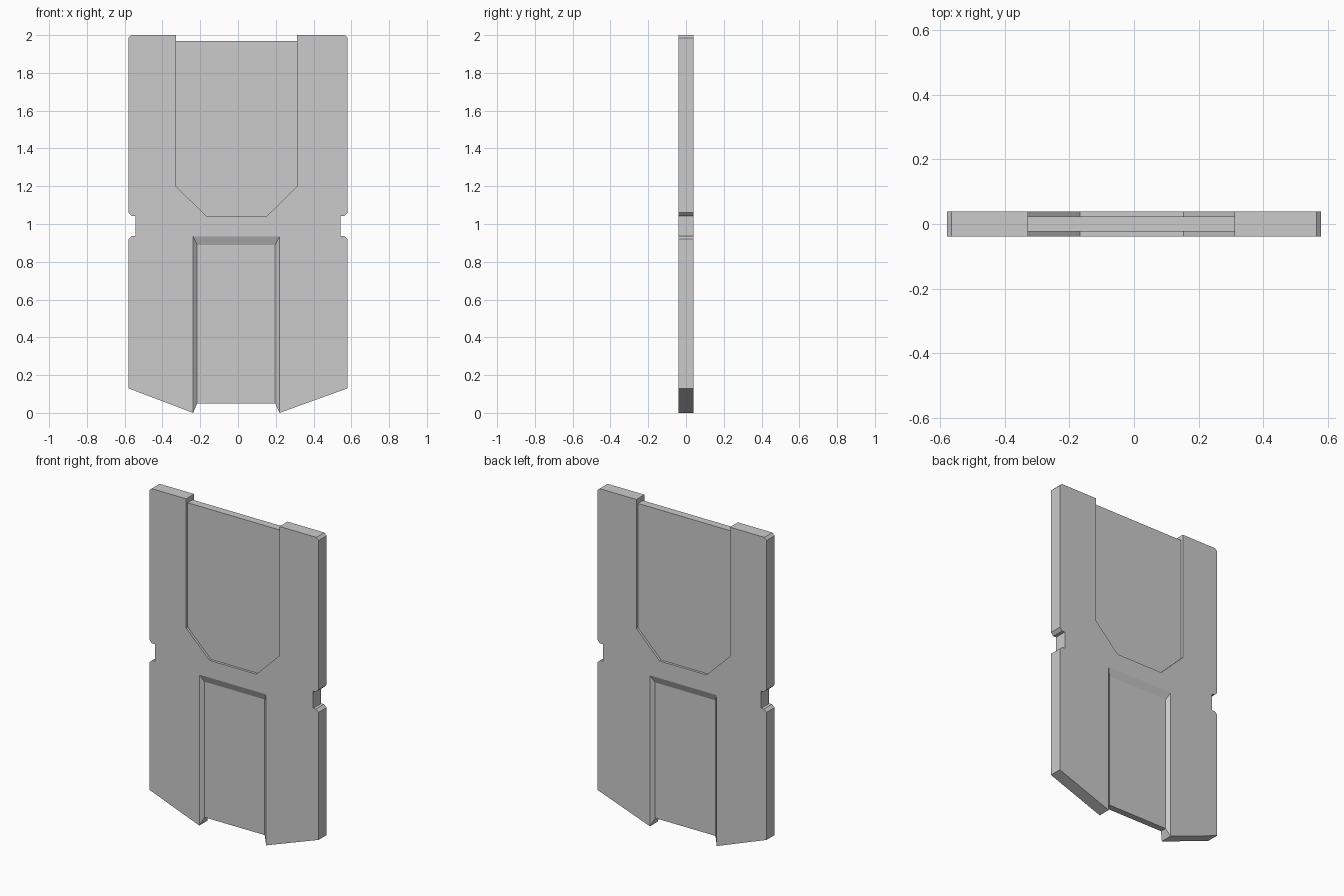
import bpy, bmesh
from mathutils import Matrix

if "Cube" in bpy.data.objects:
    bpy.data.objects.remove(bpy.data.objects["Cube"])

T, U, L = 0.039, 0.024, 0.02   # half thickness: plate, upper recess, lower recess

# Outer edge, right side, bottom to top (mirrored for the left)
side = [(0.58, 0.13), (0.58, 0.92), (0.562, 0.936), (0.543, 0.936), (0.543, 1.042),
        (0.562, 1.042), (0.58, 1.06), (0.58, 1.985), (0.565, 2.0)]
# Upper recess, right to left, open at the top
upper = [(0.312, 2.0), (0.312, 1.97), (0.312, 1.2), (0.153, 1.042),
         (-0.168, 1.042), (-0.328, 1.2), (-0.328, 1.97), (-0.328, 2.0)]
# Lower recess, left to right, open at the bottom: rim and sloped-in floor
rim = [(-0.238, 0.0), (-0.238, 0.935), (0.22, 0.935), (0.22, 0.0)]
floor = [(-0.216, 0.05), (-0.216, 0.89), (0.197, 0.89), (0.197, 0.05)]

bm = bmesh.new()


def face(*pts):
    bm.faces.new([bm.verts.new(p) for p in pts])


def at(p, y):
    return (p[0], -y, p[1])


def strip(a, ya, b, yb):
    for i in range(len(a) - 1):
        face(at(a[i], ya), at(a[i + 1], ya), at(b[i + 1], yb), at(b[i], yb))


# Front surface of the plate
left = [(-x, z) for x, z in reversed(side)]
face(*[at(p, T) for p in side + upper + left + rim])

# Outer edge walls
for edge in ([rim[-1]] + side + [upper[0]], [upper[-1]] + left + [rim[0]]):
    strip(edge, T, edge, 0)

# Upper recess: floor, walls, top edge and notch ends
inner = upper[1:-1]
face(*[at(p, U) for p in inner])
strip(inner, T, inner, U)
top = [inner[0], inner[-1]]
strip(top, U, top, 0)
for hi, lo in ((upper[0], upper[1]), (upper[-1], upper[-2])):
    face(at(hi, T), at(lo, T), at(lo, U), at(lo, 0), at(hi, 0))

# Lower recess: floor, sloped walls, bottom edge and corner faces
face(*[at(p, L) for p in floor])
strip(rim, T, floor, L)
bottom = [floor[0], floor[-1]]
strip(bottom, L, bottom, 0)
for i in (0, -1):
    face(at(rim[i], T), at(floor[i], L), at(floor[i], 0), at(rim[i], 0))

# Mirror front half to the back, weld and clean up
dup = bmesh.ops.duplicate(bm, geom=bm.verts[:] + bm.edges[:] + bm.faces[:])
verts = [g for g in dup["geom"] if isinstance(g, bmesh.types.BMVert)]
bmesh.ops.transform(bm, matrix=Matrix.Scale(-1, 4, (0, 1, 0)), verts=verts)
bmesh.ops.remove_doubles(bm, verts=bm.verts[:], dist=0.0001)
bmesh.ops.recalc_face_normals(bm, faces=bm.faces[:])
bmesh.ops.dissolve_limit(bm, angle_limit=0.01, verts=bm.verts[:], edges=bm.edges[:])

mesh = bpy.data.meshes.new("recessed_plate")
bm.to_mesh(mesh)
bm.free()
bpy.context.collection.objects.link(bpy.data.objects.new("recessed_plate", mesh))
